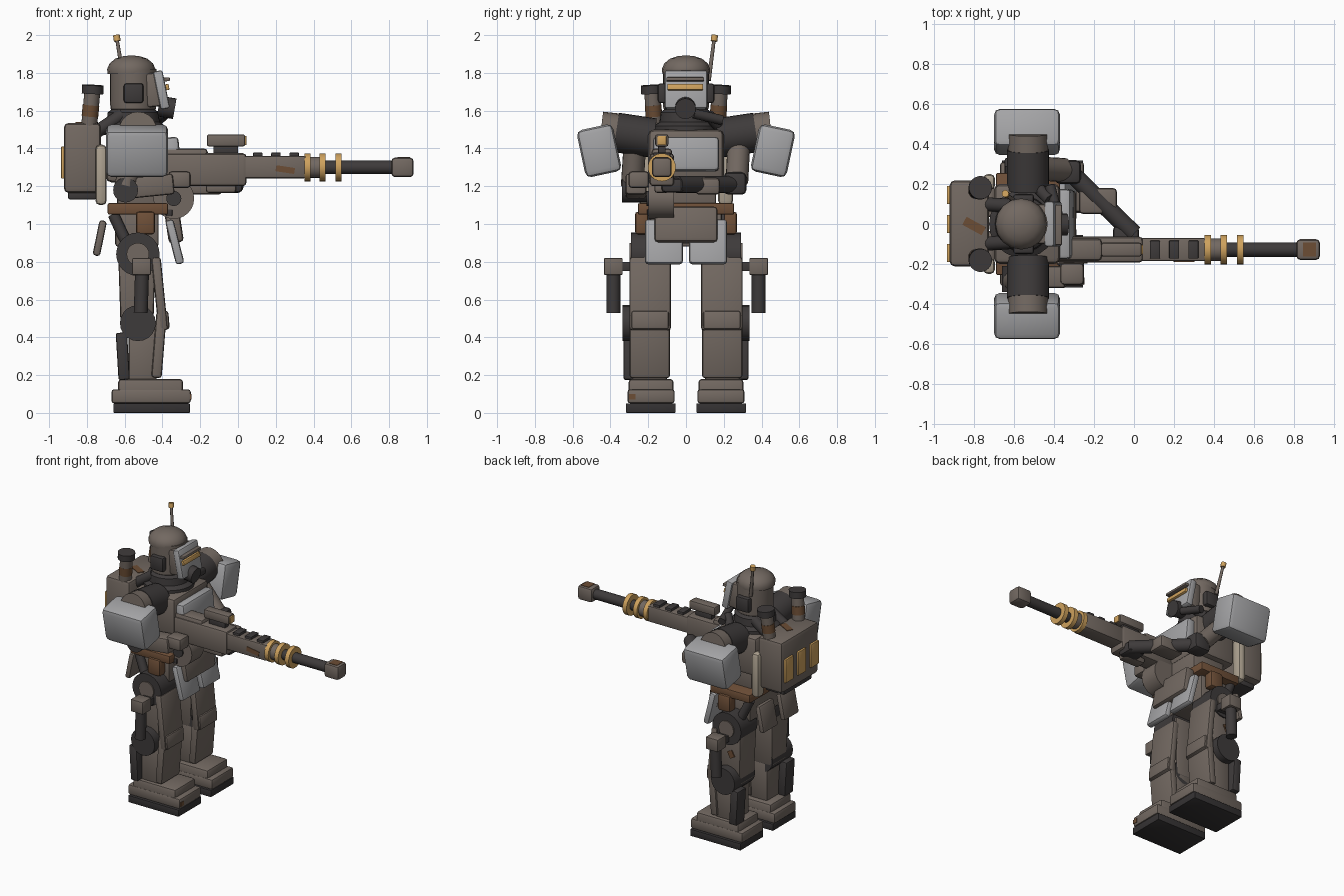
import bpy, bmesh, math
from mathutils import Vector, Matrix, Euler

cube = bpy.data.objects.get("Cube")
if cube:
    bpy.data.objects.remove(cube, do_unlink=True)


def material(name, r, g, b):
    m = bpy.data.materials.new(name)
    m.use_nodes = True
    m.diffuse_color = (r, g, b, 1)
    m.node_tree.nodes["Principled BSDF"].inputs["Base Color"].default_value = (r, g, b, 1)
    return m


ARMOR = material("brown grey armor", .17, .14, .12)
PLATE = material("light grey plate", .37, .37, .38)
DARK = material("dark joint", .048, .043, .043)
SOLE = material("black rubber", .035, .032, .033)
GOLD = material("brass", .62, .36, .11)
LEATHER = material("brown leather", .16, .08, .04)
RUST = material("rust", .15, .075, .035)
TAN = material("tan canvas", .42, .36, .28)
parts = []


def finish(name, bm, mat):
    bmesh.ops.recalc_face_normals(bm, faces=bm.faces)
    mesh = bpy.data.meshes.new(name)
    bm.to_mesh(mesh)
    bm.free()
    mesh.materials.append(mat)
    ob = bpy.data.objects.new(name, mesh)
    bpy.context.scene.collection.objects.link(ob)
    parts.append(ob)
    return ob


def box(name, center, size, mat, rot=(0, 0, 0), bevel=.015, taper=1):
    """Bevelled box; taper scales its lower end."""
    bm = bmesh.new()
    bmesh.ops.create_cube(bm, size=1)
    for v in bm.verts:
        k = taper if v.co.z < 0 else 1
        v.co = Vector((v.co.x * size[0] * k, v.co.y * size[1] * k, v.co.z * size[2]))
    if bevel:
        bmesh.ops.bevel(bm, geom=bm.edges[:], offset=min(bevel, min(size) * .4),
                        segments=2, profile=.5, affect='EDGES')
    bm.transform(Matrix.Translation(center) @ Euler(rot).to_matrix().to_4x4())
    return finish(name, bm, mat)


def span(name, xs, ys, zs, mat, **kw):
    """Box given by its limits on each axis."""
    lims = (xs, ys, zs)
    return box(name, [sum(l) / 2 for l in lims], [abs(l[1] - l[0]) for l in lims], mat, **kw)


def tube(name, a, b, r, mat, r2=None, n=20):
    a, b = Vector(a), Vector(b)
    bm = bmesh.new()
    bmesh.ops.create_cone(bm, cap_ends=True, segments=n, radius1=r,
                          radius2=r if r2 is None else r2, depth=(b - a).length)
    bm.transform(Matrix.Translation((a + b) / 2) @
                 (b - a).to_track_quat('Z', 'Y').to_matrix().to_4x4())
    return finish(name, bm, mat)


def lathe(name, x, y, profile, mat, n=20):
    bm = bmesh.new()
    rings = [[bm.verts.new((x + r * math.cos(i * math.tau / n),
                            y + r * math.sin(i * math.tau / n), z)) for i in range(n)]
             for r, z in profile]
    for lo, hi in zip(rings, rings[1:]):
        for i in range(n):
            j = (i + 1) % n
            bm.faces.new((lo[i], lo[j], hi[j], hi[i]))
    bm.faces.new(rings[0])
    bm.faces.new(rings[-1])
    return finish(name, bm, mat)


# Legs, hips, shoulders and other mirrored parts
for s, side in ((-1, "near"), (1, "far")):
    def nm(part):
        return side + "_" + part

    span(nm("sole"), (-.66, -.255), (s * .055, s * .318), (0, .05), SOLE, bevel=.004)
    span(nm("foot"), (-.67, -.25), (s * .06, s * .31), (.05, .125), ARMOR)
    span(nm("foot_top"), (-.635, -.29), (s * .065, s * .305), (.06, .18), ARMOR, bevel=.02)
    span(nm("shin"), (-.58, -.43), (s * .1, s * .285), (.17, .46), ARMOR)
    box(nm("shin_plate"), (-.418, s * .192, .36), (.055, .215, .35), ARMOR, (0, .08, 0))
    box(nm("calf_piston"), (-.61, s * .28, .3), (.06, .1, .25), DARK, (0, -.06, 0), .01)
    tube(nm("knee_joint"), (-.53, s * .1, .475), (-.53, s * .335, .475), .095, DARK)
    box(nm("thigh"), (-.535, s * .185, .65), (.2, .2, .43), ARMOR, taper=.86)
    box(nm("thigh_plate"), (-.415, s * .19, .63), (.05, .22, .39), ARMOR, (0, -.1, 0))
    box(nm("knee_plate"), (-.395, s * .19, .49), (.06, .2, .1), ARMOR, (0, -.08, 0))
    tube(nm("hip_joint"), (-.53, s * .1, .84), (-.53, s * .29, .84), .115, DARK, n=24)
    tube(nm("hip_cap"), (-.53, s * .28, .84), (-.53, s * .298, .84), .06, ARMOR)
    tube(nm("hip_piston"), (-.66, s * .2, 1.05), (-.59, s * .22, .9), .03, DARK)

    # Side launcher hanging beside the thigh
    span(nm("launcher_cap"), (-.56, -.46), (s * .335, s * .435), (.73, .82), ARMOR, bevel=.008)
    tube(nm("launcher_tube"), (-.515, s * .385, .53), (-.508, s * .385, .75), .037, DARK)
    span(nm("launcher_mount"), (-.55, -.47), (s * .27, s * .35), (.75, .8), DARK, bevel=.005)

    # Skirt plates and belt pouches
    box(nm("front_skirt"), (-.335, s * .117, .905), (.045, .2, .24), PLATE, (0, -.25, 0))
    box(nm("rear_skirt"), (-.732, s * .12, .925), (.04, .17, .19), ARMOR, (0, .2, 0))
    span(nm("pouch"), (-.54, -.44), (s * .2, s * .27), (.945, 1.065), LEATHER)

    # Shoulder
    tube(nm("shoulder_joint"), (-.53, s * .17, 1.455), (-.53, s * .37, 1.485), .105, DARK, n=24)
    tube(nm("shoulder_cap"), (-.53, s * .36, 1.485), (-.53, s * .45, 1.495), .1, ARMOR)
    box(nm("shoulder_plate"), (-.535, s * .46, 1.388), (.33, .195, .255), PLATE,
        (-.21 * s, 0, 0), .03)

    # Pack sides, exhausts and ear pods
    span(nm("canvas_roll"), (-.755, -.695), (s * .17, s * .25), (1.1, 1.42), TAN, bevel=.025)
    tube(nm("exhaust"), (-.79, s * .165, 1.5), (-.77, s * .18, 1.71), .042, ARMOR)
    tube(nm("exhaust_band"), (-.784, s * .17, 1.57), (-.778, s * .174, 1.63), .044, RUST)
    tube(nm("exhaust_cap"), (-.77, s * .18, 1.69), (-.768, s * .182, 1.735), .058, DARK)
    span(nm("ear_pod"), (-.605, -.5), (s * .1, s * .15), (1.64, 1.745), DARK)
    tube(nm("collar_hose"), (-.76, s * .1, 1.48), (-.61, s * .09, 1.58), .035, DARK)

# Torso
span("pelvis", (-.65, -.42), (-.19, .19), (.88, 1.07), ARMOR)
span("belt", (-.69, -.37), (-.255, .255), (1.05, 1.11), LEATHER, bevel=.008)
span("belly", (-.64, -.38), (-.16, .16), (1.08, 1.3), ARMOR)
span("chest", (-.7, -.37), (-.2, .2), (1.22, 1.5), ARMOR, bevel=.03)
box("chest_plate", (-.345, 0, 1.37), (.075, .35, .18), PLATE, (0, -.1, 0), .02)
box("groin_plate", (-.34, 0, .995), (.08, .335, .19), ARMOR, (0, -.15, 0), .02)

# Backpack with rear grilles
span("backpack", (-.922, -.725), (-.212, .218), (1.165, 1.535), ARMOR, bevel=.025)
span("backpack_base", (-.9, -.75), (-.16, .16), (1.13, 1.18), DARK, bevel=.01)
for i in (-1, 0, 1):
    span("pack_grille_%d" % (i + 2), (-.936, -.91), (i * .145 - .045, i * .145 + .045),
         (1.24, 1.41), GOLD, bevel=.004)
box("pack_rust", (-.8, -.01, 1.536), (.11, .045, .006), RUST, (0, 0, -.5), 0)

# Head
lathe("collar", -.555, 0, [(.17, 1.47), (.17, 1.52), (.14, 1.54), (.135, 1.59), (.1, 1.62)], DARK, 24)
lathe("head", -.555, 0, [(.1, 1.59), (.12, 1.61), (.123, 1.65), (.123, 1.82)], ARMOR, 24)
lathe("helmet_dome", -.565, 0, [(.125, 1.795), (.128, 1.82), (.115, 1.85), (.085, 1.875),
                                (.045, 1.888), (.01, 1.892)], ARMOR, 16)
box("face_plate", (-.405, 0, 1.71), (.05, .225, .205), PLATE, (0, -.2, 0), .012)
box("face_filler", (-.45, 0, 1.71), (.08, .2, .18), ARMOR, (0, -.1, 0))
box("visor", (-.38, -.004, 1.724), (.03, .19, .032), GOLD, (0, -.2, 0), .004)
box("visor_brow", (-.385, -.004, 1.765), (.05, .2, .02), ARMOR, (0, -.1, 0), .005)
tube("breather", (-.42, -.003, 1.625), (-.335, -.003, 1.61), .055, DARK)
tube("breather_hose", (-.38, .04, 1.585), (-.42, .19, 1.55), .026, DARK)
tube("hose_end", (-.42, .12, 1.575), (-.5, .2, 1.49), .03, DARK)
tube("antenna", (-.605, .12, 1.76), (-.642, .15, 1.985), .012, ARMOR, .009, 10)
tube("antenna_tip", (-.639, .148, 1.968), (-.644, .152, 2.0), .018, GOLD, n=10)

# Near arm, holding the grip
tube("near_upper_arm", (-.54, -.27, 1.43), (-.595, -.285, 1.2), .06, ARMOR)
tube("near_elbow", (-.595, -.21, 1.18), (-.595, -.34, 1.18), .066, DARK)
box("near_forearm", (-.47, -.265, 1.2), (.26, .11, .11), ARMOR, (0, -.1, 0))
box("near_hand", (-.31, -.25, 1.235), (.12, .11, .09), ARMOR, bevel=.02)

# Far arm, reaching across under the barrel
tube("far_upper_arm", (-.53, .28, 1.43), (-.35, .27, 1.23), .06, ARMOR)
box("far_elbow", (-.33, .26, 1.215), (.13, .12, .12), DARK, bevel=.025)
tube("far_forearm", (-.33, .27, 1.21), (0, -.05, 1.21), .045, DARK)
box("far_arm_guard", (-.18, .115, 1.2), (.19, .13, .09), ARMOR, bevel=.02)
box("far_hand", (-.04, -.07, 1.205), (.13, .12, .075), DARK, bevel=.02)

# Heavy gun
GY = -.128
span("gun_receiver", (-.39, .045), (GY - .065, GY + .065), (1.2, 1.375), ARMOR, bevel=.02)
span("gun_stock", (-.45, -.16), (GY - .055, GY + .055), (1.23, 1.4), ARMOR, bevel=.02)
tube("gun_drum", (-.34, GY - .07, 1.135), (-.34, GY + .065, 1.135), .108, ARMOR, n=24)
tube("drum_hub", (-.34, GY - .08, 1.135), (-.34, GY, 1.135), .04, DARK)
for x, z in ((-.365, 1.21), (-.365, 1.06)):
    box("drum_latch", (x, GY - .068, z), (.035, .02, .035), DARK, bevel=.004)
span("gun_underside", (-.17, -.01), (GY - .04, GY + .04), (1.165, 1.22), ARMOR)
span("gun_forend", (.03, .36), (GY - .058, GY + .058), (1.242, 1.36), ARMOR, bevel=.012)
tube("gun_sleeve", (.34, GY, 1.3), (.46, GY, 1.3), .056, ARMOR)
tube("gun_barrel", (.42, GY, 1.3), (.83, GY, 1.3), .036, DARK)
span("muzzle", (.812, .93), (GY - .052, GY + .052), (1.248, 1.352), ARMOR, bevel=.02)
span("muzzle_rust", (.845, .91), (GY - .035, GY + .035), (1.35, 1.354), RUST, bevel=0)
for i, x in enumerate((.368, .448, .532)):
    tube("barrel_ring_%d" % (i + 1), (x - .016, GY, 1.3), (x + .016, GY, 1.3), .074, GOLD, n=24)
for i in range(3):
    x = .105 + i * .096
    span("gun_vent_%d" % (i + 1), (x - .025, x + .025), (GY - .045, GY + .045),
         (1.345, 1.378), DARK, bevel=.004)
span("scope", (-.165, .038), (GY - .035, GY + .035), (1.41, 1.475), ARMOR, bevel=.012)
span("scope_mount", (-.13, .0), (GY - .02, GY + .02), (1.36, 1.42), DARK, bevel=.004)
span("scope_lens", (.03, .046), (GY - .024, GY + .024), (1.418, 1.466), GOLD, bevel=.004)

# Rust patches
box("gun_rust", (.25, GY - .058, 1.288), (.1, .006, .032), RUST, (0, .15, 0), 0)
box("foot_rust", (-.25, -.285, .085), (.006, .035, .03), RUST, bevel=0)
box("thigh_rust", (-.56, .282, .66), (.04, .008, .05), RUST, (0, .5, 0), 0)

# Smooth shading with sharp edges kept
bpy.ops.object.select_all(action='DESELECT')
for ob in parts:
    ob.select_set(True)
bpy.context.view_layer.objects.active = parts[0]
bpy.ops.object.shade_smooth_by_angle(angle=math.radians(40))
